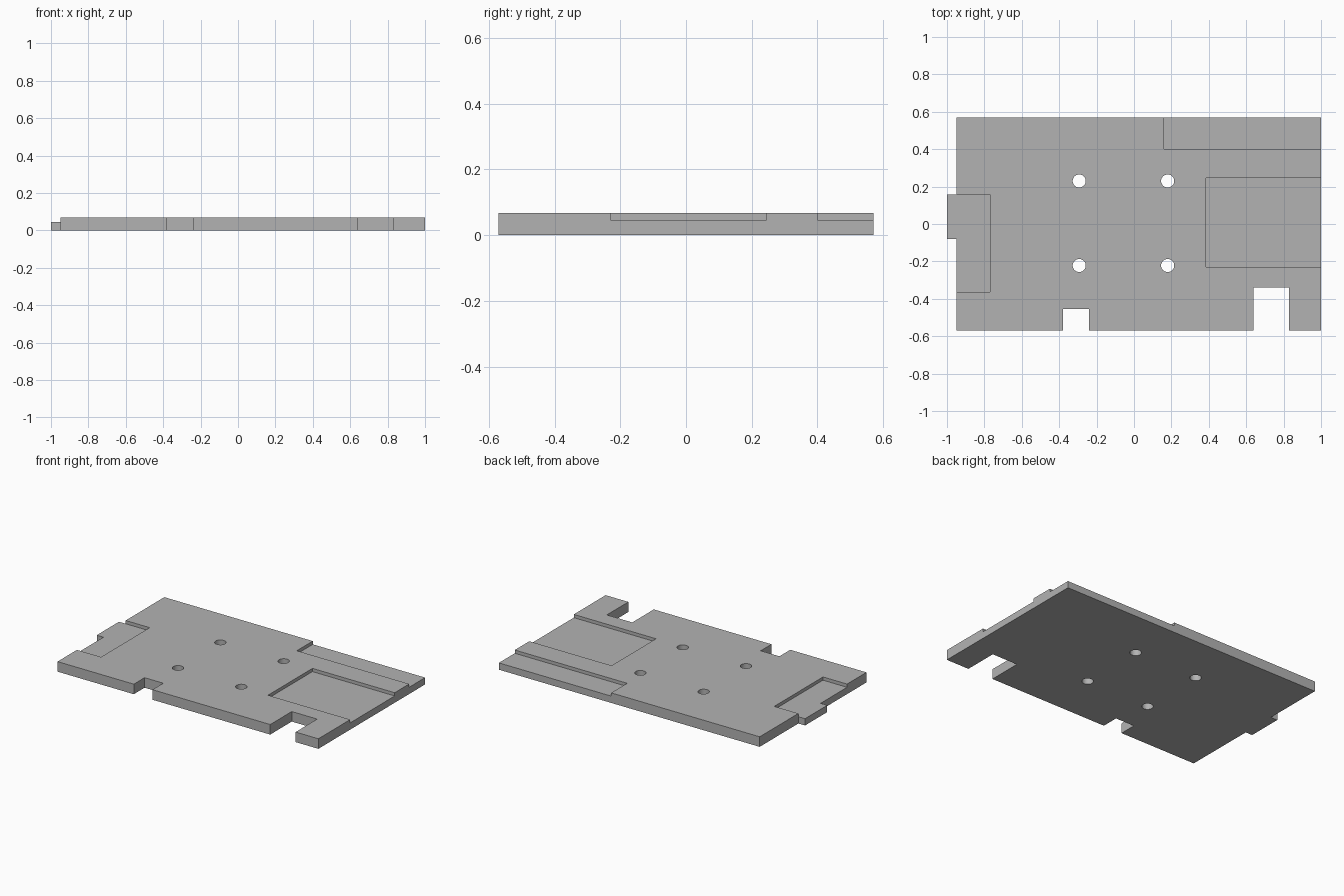
import bpy
import bmesh

cube = bpy.data.objects.get("Cube")
if cube:
    bpy.data.objects.remove(cube, do_unlink=True)

TOP, FLOOR = 0.068, 0.046      # plate top and pocket floor
OVER = 0.05                    # how far cutters stick out

grey = bpy.data.materials.new("plain grey")
grey.use_nodes = True
colour = (0.45, 0.45, 0.45, 1)
grey.diffuse_color = colour
grey.node_tree.nodes["Principled BSDF"].inputs["Base Color"].default_value = colour


def prism(name, outline, z0, z1):
    """Extrude a flat outline from z0 up to z1."""
    bm = bmesh.new()
    face = bm.faces.new([bm.verts.new((x, y, z0)) for x, y in outline])
    new = bmesh.ops.extrude_face_region(bm, geom=[face])["geom"]
    verts = [v for v in new if isinstance(v, bmesh.types.BMVert)]
    bmesh.ops.translate(bm, verts=verts, vec=(0, 0, z1 - z0))
    bmesh.ops.recalc_face_normals(bm, faces=bm.faces)
    mesh = bpy.data.meshes.new(name)
    bm.to_mesh(mesh)
    bm.free()
    mesh.materials.append(grey)
    obj = bpy.data.objects.new(name, mesh)
    bpy.context.collection.objects.link(obj)
    return obj


def cut(target, cutter):
    """Subtract the cutter, then discard it."""
    cutter.hide_render = True
    mod = target.modifiers.new(cutter.name, "BOOLEAN")
    mod.operation, mod.solver, mod.object = "DIFFERENCE", "EXACT", cutter
    bpy.context.view_layer.objects.active = target
    bpy.ops.object.modifier_apply(modifier=mod.name)
    bpy.data.objects.remove(cutter, do_unlink=True)


# Plate outline with two front notches and a tab on the right side
outline = [
    (-0.95, -0.57), (-0.38, -0.57), (-0.38, -0.455), (-0.24, -0.455),
    (-0.24, -0.57), (0.64, -0.57), (0.64, -0.34), (0.83, -0.34),
    (0.83, -0.57), (1, -0.57), (1, 0.57), (-0.95, 0.57),
    (-0.95, 0.157), (-1, 0.157), (-1, -0.08), (-0.95, -0.08),
]
plate = prism("base_plate", outline, 0, TOP)

# Shallow pockets open to the plate edges
pockets = {
    "tab_pocket": (-1 - OVER, -0.77, -0.363, 0.157),
    "side_pocket": (0.385, 1 + OVER, -0.23, 0.245),
    "rear_step": (0.16, 1 + OVER, 0.4, 0.57 + OVER),
}
for name, (x0, x1, y0, y1) in pockets.items():
    cut(plate, prism(name, [(x0, y0), (x1, y0), (x1, y1), (x0, y1)],
                     FLOOR, TOP + OVER))

# Four round through holes
for x in (-0.293, 0.18):
    for y in (-0.222, 0.23):
        bpy.ops.mesh.primitive_cylinder_add(vertices=32, radius=0.035,
                                            depth=1, location=(x, y, 0))
        drill = bpy.context.object
        drill.name = "hole_drill"
        drill.data.materials.append(grey)
        cut(plate, drill)

# Smooth hole walls, sharp edges elsewhere
bpy.ops.object.select_all(action="DESELECT")
plate.select_set(True)
bpy.context.view_layer.objects.active = plate
bpy.ops.object.shade_smooth_by_angle()
